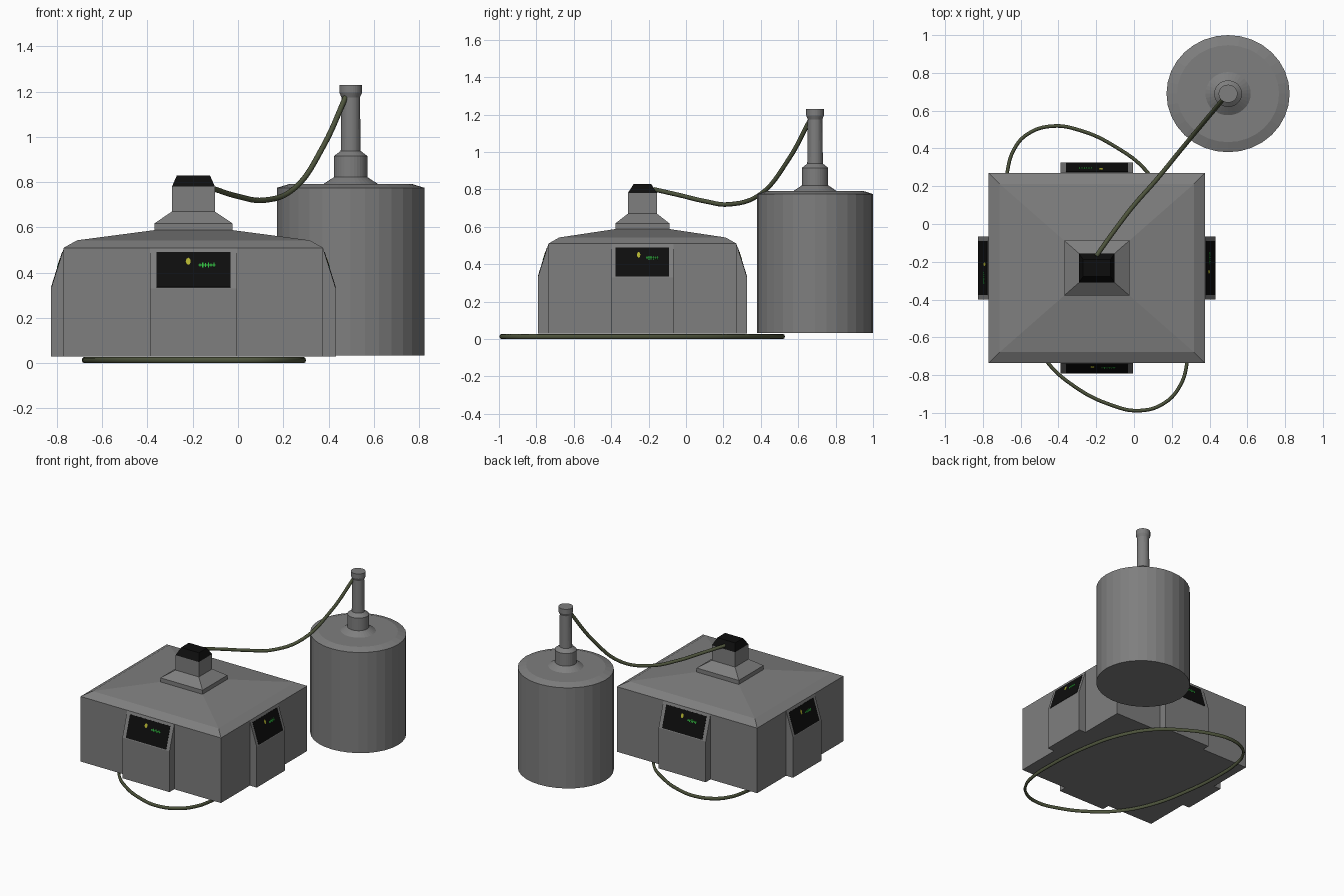
import bpy, bmesh, math
from mathutils import Vector

if "Cube" in bpy.data.objects:
    bpy.data.objects.remove(bpy.data.objects["Cube"])


def material(name, rgb):
    m = bpy.data.materials.new(name)
    m.diffuse_color = (*rgb, 1)
    m.use_nodes = True
    m.node_tree.nodes["Principled BSDF"].inputs["Base Color"].default_value = m.diffuse_color
    return m


GREY = material("grey_metal", (0.21, 0.21, 0.21))
BLACK = material("screen_black", (0.004, 0.004, 0.004))
OLIVE = material("olive_cable", (0.075, 0.088, 0.045))
YELLOW = material("yellow_mark", (0.45, 0.45, 0.03))
GREEN = material("green_mark", (0.03, 0.5, 0.05))

CX, CY = -0.197, -0.233      # centre of the machine housing
HX, HY = 0.573, 0.503        # half size of the housing
FOOT = 0.03                  # underside height


def loft(name, rings, mat):
    """Skin a stack of equal-length point rings and cap both ends."""
    bm = bmesh.new()
    vs = [[bm.verts.new(p) for p in ring] for ring in rings]
    n = len(rings[0])
    for a, b in zip(vs, vs[1:]):
        for i in range(n):
            j = (i + 1) % n
            bm.faces.new((a[i], a[j], b[j], b[i]))
    bm.faces.new(vs[0][::-1])
    bm.faces.new(vs[-1])
    bmesh.ops.recalc_face_normals(bm, faces=bm.faces)
    me = bpy.data.meshes.new(name)
    bm.to_mesh(me)
    bm.free()
    me.materials.append(mat)
    ob = bpy.data.objects.new(name, me)
    bpy.context.collection.objects.link(ob)
    return ob


def stack(name, sections, mat):
    """Rectangular sections (half x, half y, z) around the housing centre."""
    corners = ((-1, -1), (1, -1), (1, 1), (-1, 1))
    loft(name, [[(CX + sx * hx, CY + sy * hy, z) for sx, sy in corners]
                for hx, hy, z in sections], mat)


def cable(name, pts, radius, closed=False):
    cu = bpy.data.curves.new(name, 'CURVE')
    cu.dimensions = '3D'
    cu.bevel_depth = radius
    cu.bevel_resolution = 2
    cu.resolution_u = 6
    cu.use_fill_caps = True
    sp = cu.splines.new('BEZIER')
    sp.bezier_points.add(len(pts) - 1)
    for bp, p in zip(sp.bezier_points, pts):
        bp.co = p
        bp.handle_left_type = bp.handle_right_type = 'AUTO'
    sp.use_cyclic_u = closed
    cu.materials.append(OLIVE)
    ob = bpy.data.objects.new(name, cu)
    bpy.context.collection.objects.link(ob)
    bpy.ops.object.select_all(action='DESELECT')
    ob.select_set(True)
    bpy.context.view_layer.objects.active = ob
    bpy.ops.object.convert(target='MESH')
    bpy.ops.object.shade_smooth_by_angle(angle=math.radians(50))
    return bpy.context.view_layer.objects.active


# Housing with chamfered, gently sloping roof, then the chimney and its cap
stack("housing", [(HX, HY, FOOT), (HX, HY, 0.51), (0.514, 0.445, 0.543),
                  (0.172, 0.145, 0.588)], GREY)
stack("chimney", [(0.172, 0.145, 0.58), (0.172, 0.145, 0.618),
                  (0.095, 0.078, 0.67), (0.095, 0.078, 0.78)], GREY)
stack("chimney_cap", [(0.095, 0.078, 0.78), (0.073, 0.046, 0.83)], BLACK)

# Four control bays, each with a sloped screen and coloured marks
DEPTH, Z0, Z1 = 0.056, 0.33, 0.508
slope_n = Vector((Z1 - Z0, DEPTH)).normalized()   # (outward, up)


def bay(side, out, half, reach, scale):
    o = Vector((out[0], out[1], 0))
    lat = Vector((-out[1], out[0], 0))
    base = Vector((CX, CY, 0))

    def at(u, d, z):
        return base + lat * u + o * (reach + d) + Vector((0, 0, z))

    profile = ((-0.02, FOOT), (DEPTH, FOOT), (DEPTH, Z0), (0, Z1), (-0.02, Z1))
    loft(side + "_bay", [[at(u, d, z) for d, z in profile]
                         for u in (-half, half)], GREY)

    def plate(name, outline, low, high, mat):
        rings = []
        for h in (low, high):
            rings.append([at(u * scale, DEPTH * (Z1 - z) / (Z1 - Z0) + slope_n.x * h,
                             z + slope_n.y * h) for u, z in outline])
        loft(side + name, rings, mat)

    def rect(u0, u1, z0, z1):
        return ((u0, z0), (u1, z0), (u1, z1), (u0, z1))

    plate("_screen", rect(-0.164, 0.164, 0.335, 0.49), -0.001, 0.002, BLACK)
    plate("_yellow_mark", [(-0.023 + 0.011 * math.cos(a * math.pi / 4),
                            0.449 + 0.016 * math.sin(a * math.pi / 4))
                           for a in range(8)], 0.001, 0.0035, YELLOW)
    # thin trace of short green bars
    for i, h in enumerate((0.006, 0.011, 0.009, 0.011, 0.007, 0.010)):
        u = 0.026 + i * 0.0125
        plate(f"_green_bar_{i}", rect(u, u + 0.005, 0.433 - h, 0.433 + h),
              0.001, 0.0035, GREEN)
    plate("_green_line", rect(0.022, 0.098, 0.431, 0.435), 0.001, 0.003, GREEN)


bay("front", (0, -1), 0.192, HY, 1.0)
bay("back", (0, 1), 0.192, HY, 1.0)
bay("right", (1, 0), 0.166, HX, 0.87)
bay("left", (-1, 0), 0.166, HX, 0.87)

# Tank: slightly oval turned body with stepped neck
SEG = 32
TX, TY = 0.498, 0.69
turned = [(0.326, 0.033), (0.326, 0.775), (0.27, 0.792), (0.12, 0.792),
          (0.074, 0.822), (0.074, 0.915), (0.044, 0.938), (0.041, 1.175),
          (0.050, 1.195), (0.050, 1.23)]
loft("tank", [[(TX + r * math.cos(2 * math.pi * i / SEG),
                TY + 0.951 * r * math.sin(2 * math.pi * i / SEG), z)
               for i in range(SEG)] for r, z in turned], GREY)

# Hanging cable from the chimney cap to the tank neck
cable("hanging_cable", [(-0.2, -0.17, 0.80), (-0.1, -0.03, 0.768),
                        (0.0, 0.10, 0.737), (0.115, 0.23, 0.72),
                        (0.25, 0.395, 0.773), (0.375, 0.545, 0.955),
                        (0.48, 0.67, 1.185)], 0.012)

# Loop of cable lying on the ground under the housing
loop = [(-0.67, 0.28), (-0.635, 0.395), (-0.565, 0.475), (-0.435, 0.518),
        (-0.29, 0.497), (-0.10, 0.41), (0.066, 0.28), (0.19, 0.07),
        (0.26, -0.2), (0.29, -0.55), (0.282, -0.725), (0.247, -0.85),
        (0.165, -0.945), (0.03, -0.988), (-0.13, -0.955), (-0.315, -0.86),
        (-0.46, -0.73), (-0.58, -0.52), (-0.655, -0.2), (-0.68, 0.10)]
ring = cable("ground_cable", [(x, y, 0) for x, y in loop], 0.0095, True)
ring.scale.z = 1.4
ring.location.z = 0.0135
